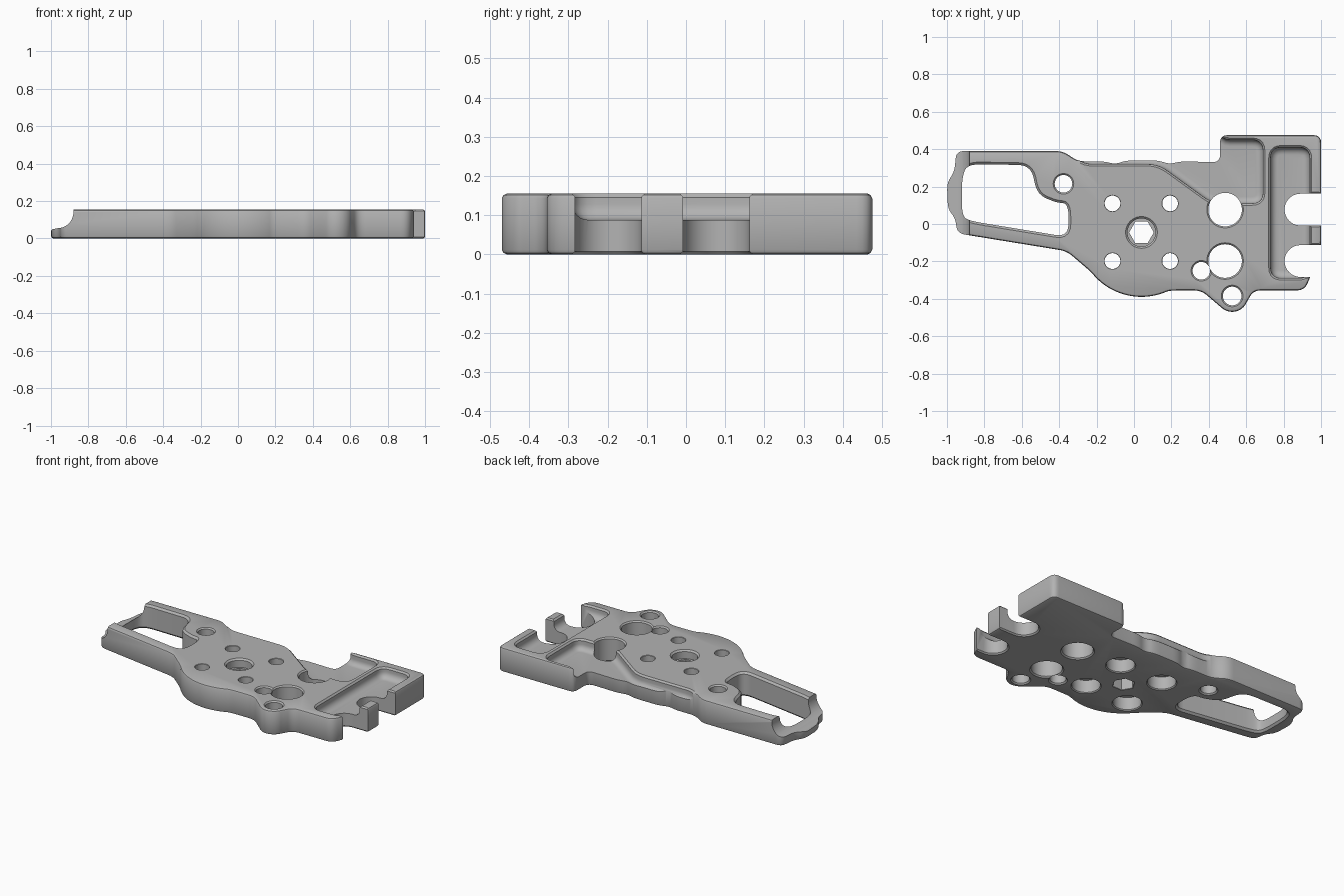
import bpy, bmesh, math
from math import cos, sin, radians
from mathutils import Vector

cube = bpy.data.objects.get("Cube")
if cube:
    bpy.data.objects.remove(cube)

grey = bpy.data.materials.new("plain grey")
grey.use_nodes = True
grey.diffuse_color = (0.45, 0.45, 0.45, 1)
grey.node_tree.nodes["Principled BSDF"].inputs["Base Color"].default_value = grey.diffuse_color

TOP = 0.155
EDGE = 0.012


def arc(x, y, r, start, end, n=12):
    angles = [radians(start + (end - start) * i / n) for i in range(n + 1)]
    return [(x + r * cos(a), y + r * sin(a)) for a in angles]


def circle(x, y, r, n=40):
    return arc(x, y, r, 0, 360, n)[:-1]


def rounded(points, r=0.04, steps=5):
    """Replace each corner with a small curve."""
    pts = [Vector(p) for p in points]
    out = []
    for i, p in enumerate(pts):
        a, b = pts[i - 1] - p, pts[(i + 1) % len(pts)] - p
        start = p + a.normalized() * min(r, 0.45 * a.length)
        end = p + b.normalized() * min(r, 0.45 * b.length)
        for k in range(steps + 1):
            t = k / steps
            out.append(start * (1 - t) ** 2 + p * 2 * t * (1 - t) + end * t * t)
    return out


def offset(points, d):
    """Move a counter-clockwise outline outward by d."""
    out = []
    for i, p in enumerate(points):
        u = (p - points[i - 1]).normalized()
        v = (points[(i + 1) % len(points)] - p).normalized()
        m, n = Vector((u.y, -u.x)), Vector((v.y, -v.x))
        out.append(p + (m + n) * d / max(0.4, 1 + m.dot(n)))
    return out


def loft(name, points, layers):
    """Stack offset copies of an outline; layers are (height, offset)."""
    pts = [Vector(p) for p in points]
    area = sum(pts[i - 1].cross(p) for i, p in enumerate(pts))
    if area < 0:
        pts.reverse()
    bm = bmesh.new()
    rings = [[bm.verts.new((p.x, p.y, z)) for p in offset(pts, d)] for z, d in layers]
    count = len(pts)
    for low, high in zip(rings, rings[1:]):
        for i in range(count):
            j = (i + 1) % count
            bm.faces.new((low[i], low[j], high[j], high[i]))
    bm.faces.new(rings[0][::-1])
    bm.faces.new(rings[-1])
    mesh = bpy.data.meshes.new(name)
    bm.to_mesh(mesh)
    bm.free()
    ob = bpy.data.objects.new(name, mesh)
    bpy.context.collection.objects.link(ob)
    mesh.materials.append(grey)
    return ob


# Plate outline, counter-clockwise from the left tip
outline = [(-1, 0.22), (-0.995, 0.08), (-0.955, 0.03), (-0.945, -0.05), (-0.36, -0.145)]
outline += arc(0.04, -0.05, 0.34, 217, 296)
outline += [(0.36, -0.355)] + arc(0.525, -0.385, 0.085, 228, 340, 8)
outline += [(0.64, -0.355), (0.91, -0.355), (0.945, -0.28), (0.96, -0.2), (1, -0.13),
            (1, 0.475), (0.46, 0.475), (0.46, 0.33), (0.25, 0.335), (0.19, 0.32),
            (0.13, 0.34), (-0.04, 0.34), (-0.1, 0.32), (-0.16, 0.335), (-0.3, 0.335),
            (-0.38, 0.39), (-0.95, 0.39), (-0.96, 0.28)]
plate = loft("bracket_plate", rounded(outline),
             [(0, -EDGE), (0.004, -EDGE / 3), (EDGE, 0), (TOP - EDGE, 0),
              (TOP - 0.004, -EDGE / 3), (TOP, -EDGE)])


def cut(cutter):
    mod = plate.modifiers.new("cut", "BOOLEAN")
    mod.operation = "DIFFERENCE"
    mod.solver = "EXACT"
    mod.object = cutter
    cutter.hide_render = True
    bpy.context.view_layer.objects.active = plate
    bpy.ops.object.modifier_apply(modifier=mod.name)
    bpy.data.objects.remove(cutter)


def through(points, flare=0.008):
    """Opening through the whole plate with eased rims."""
    cut(loft("opening", points, [(-0.01, flare + 0.01), (flare, 0),
                                 (TOP - flare, 0), (TOP + 0.01, flare + 0.01)]))


def pocket(points, floor, fillet):
    """Pocket from the top with a filleted floor."""
    layers = []
    for k in range(7):
        a = radians(15 * k)
        layers.append((floor + fillet * (1 - cos(a)), -fillet * (1 - sin(a))))
    cut(loft("pocket", points, layers + [(TOP - 0.01, 0), (TOP + 0.01, 0.02)]))


# Long side slot and the stepped recess along the back
pocket(rounded([(0.73, -0.29), (0.94, -0.29), (0.94, 0.41), (0.73, 0.41)], 0.06), 0.088, 0.04)
pocket(rounded([(-0.37, 0.6), (-0.36, 0.41), (-0.28, 0.32), (0.13, 0.32), (0.42, 0.11),
                (0.69, 0.11), (0.69, 0.45), (0.455, 0.45), (0.455, 0.6)], 0.06), 0.088, 0.035)

# Hand opening
through(rounded([(-0.92, 0.04), (-0.87, 0.015), (-0.35, -0.07), (-0.35, 0.11), (-0.42, 0.115),
                 (-0.52, 0.16), (-0.55, 0.315), (-0.89, 0.32), (-0.92, 0.25)], 0.07), EDGE)

# Open notches on the left edge
for y in (0.077, -0.198):
    through(arc(0.89, y, 0.085, 90, 270, 20) + [(1.1, y - 0.085), (1.1, y + 0.085)])

# Large, keyhole and small round holes
for x, y, r in ((0.487, 0.077, 0.09), (0.487, -0.198, 0.09), (0.36, -0.25, 0.047),
                (0.525, -0.385, 0.05), (-0.377, 0.215, 0.047)):
    through(circle(x, y, r))

# Screw holes, counterbored from below
for x in (-0.115, 0.193):
    for y in (-0.198, 0.11):
        through(circle(x, y, 0.042), 0.002)
        cut(loft("counterbore", circle(x, y, 0.082), [(-0.01, 0.015), (0.006, 0), (0.085, 0)]))

# Hexagonal centre hole with a round seat
through(circle(0.04, -0.045, 0.066, 6), 0.002)
cut(loft("seat", circle(0.04, -0.045, 0.075), [(0.1, 0), (TOP - 0.01, 0), (TOP + 0.01, 0.02)]))

# Lowered, scooped end bar
scoop = arc(-0.965, 0.14, 0.085, 0, -90, 10) + [(-0.99, 0.05), (-1.02, 0.025), (-1.1, 0.025),
                                                (-1.1, 0.3), (-0.88, 0.3)]
end_cutter = loft("end_scoop", scoop, [(-1, 0), (1, 0)])
end_cutter.rotation_euler.x = radians(90)
bpy.context.view_layer.update()
cut(end_cutter)

# Smooth curves, crisp edges
bpy.ops.object.select_all(action="DESELECT")
plate.select_set(True)
bpy.context.view_layer.objects.active = plate
bpy.ops.object.shade_smooth_by_angle(angle=radians(35))
